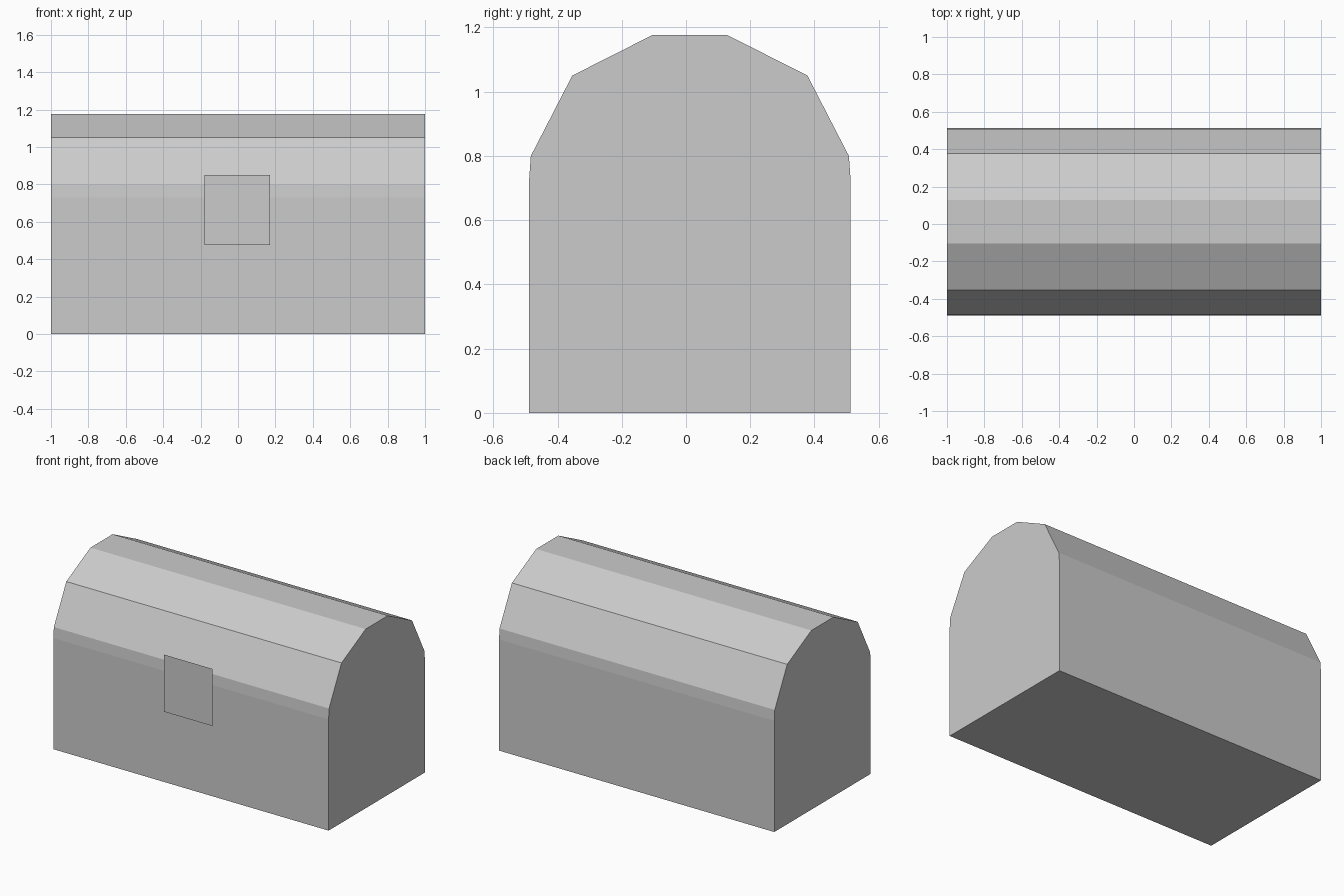
import bpy
import bmesh

if "Cube" in bpy.data.objects:
    bpy.data.objects.remove(bpy.data.objects["Cube"])

HALF_LENGTH = 1.0
CENTRE_Y = 0.012
SEAM_Z = 0.73


def make_object(name, bm):
    mesh = bpy.data.meshes.new(name)
    bm.to_mesh(mesh)
    bm.free()
    obj = bpy.data.objects.new(name, mesh)
    bpy.context.collection.objects.link(obj)
    return obj


def extrude_profile(name, half_profile, open_z):
    """Mirror a half profile (y, z) and extrude it along x, leaving the seam open."""
    outline = half_profile + [(-y, z) for y, z in reversed(half_profile)]
    bm = bmesh.new()
    verts = [bm.verts.new((-HALF_LENGTH, CENTRE_Y + y, z)) for y, z in outline]
    end = bm.faces.new(verts)
    new = bmesh.ops.extrude_face_region(bm, geom=[end], use_keep_orig=True)["geom"]
    moved = [g for g in new if isinstance(g, bmesh.types.BMVert)]
    bmesh.ops.translate(bm, verts=moved, vec=(2 * HALF_LENGTH, 0, 0))
    bmesh.ops.recalc_face_normals(bm, faces=bm.faces)
    # hidden face where body and lid meet
    seam = [f for f in bm.faces if all(abs(v.co.z - open_z) < 1e-4 for v in f.verts)]
    bmesh.ops.delete(bm, geom=seam, context="FACES_ONLY")
    return make_object(name, bm)


# Box-shaped lower body
extrude_profile("chest_body", [(0.5, 0), (0.5, SEAM_Z)], SEAM_Z)

# Faceted arched lid
extrude_profile("chest_lid",
                [(0.5, SEAM_Z), (0.495, 0.80), (0.366, 1.05), (0.115, 1.177)],
                SEAM_Z)

# Flat lock plate floating just in front of the body
bm = bmesh.new()
x0, x1, z0, z1, y = -0.178, 0.172, 0.475, 0.85, -0.512
bm.faces.new([bm.verts.new(p) for p in
              ((x0, y, z0), (x1, y, z0), (x1, y, z1), (x0, y, z1))])
make_object("lock_plate", bm)
